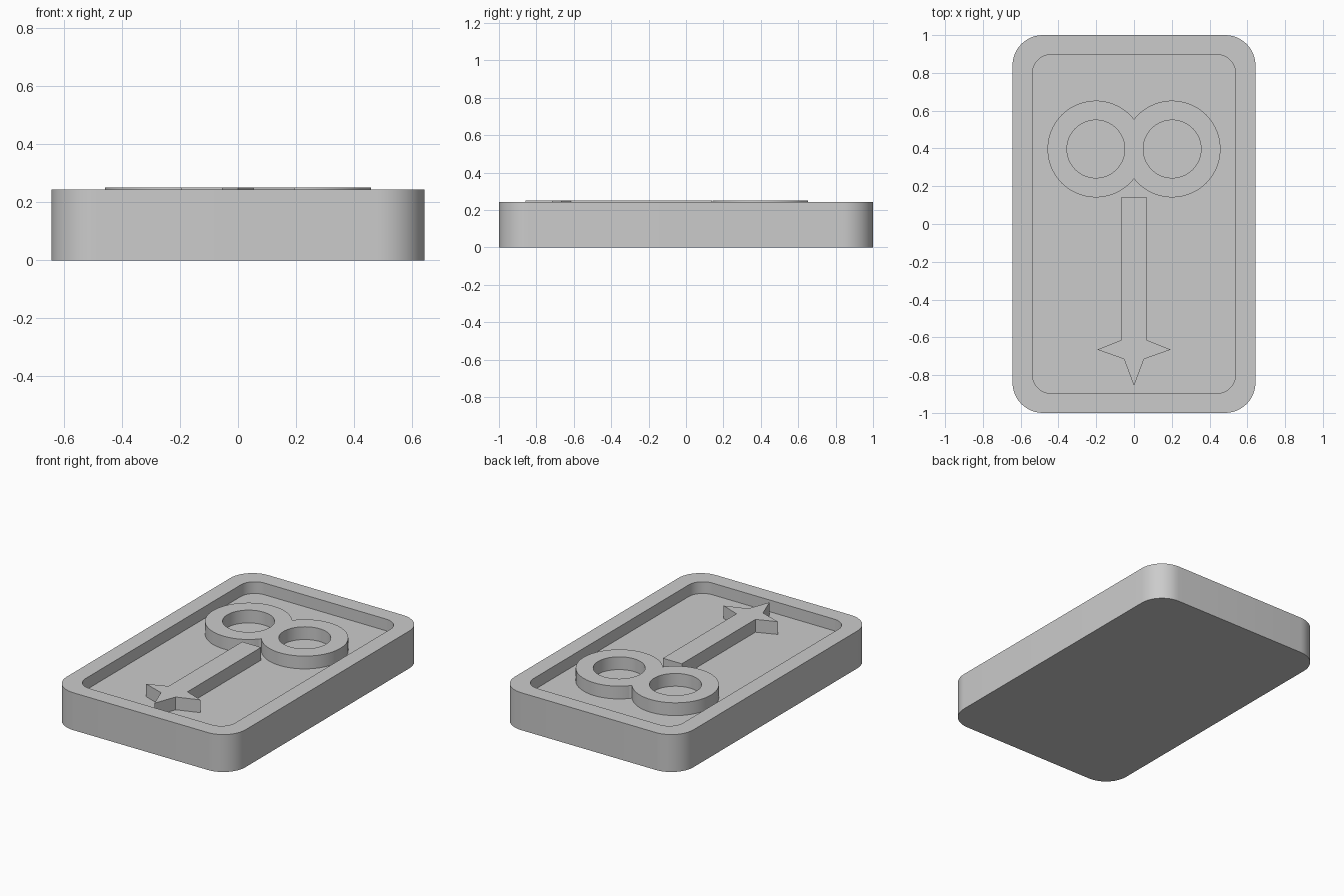
import bpy, bmesh
from math import sin, cos, pi, acos, radians

if "Cube" in bpy.data.objects:
    bpy.data.objects.remove(bpy.data.objects["Cube"], do_unlink=True)

grey = bpy.data.materials.new("light grey")
grey.use_nodes = True
colour = (0.6, 0.6, 0.6, 1)
grey.diffuse_color = colour
grey.node_tree.nodes["Principled BSDF"].inputs["Base Color"].default_value = colour

FLOOR, RIM, RAISED = 0.167, 0.243, 0.25


def rounded_rect(hx, hy, r, steps=12):
    """Counter-clockwise outline of a rectangle with round corners."""
    points = []
    for k, (sx, sy) in enumerate([(1, 1), (-1, 1), (-1, -1), (1, -1)]):
        for i in range(steps + 1):
            a = (k + i / steps) * pi / 2
            points.append((sx * (hx - r) + r * cos(a), sy * (hy - r) + r * sin(a)))
    return points


def add_loop(bm, points, z):
    return [bm.verts.new((x, y, z)) for x, y in points]


def bridge(bm, a, b, skip=lambda v, w: False):
    """Quads between two loops of equal length."""
    for i in range(len(a)):
        j = (i + 1) % len(a)
        if not skip(a[i], a[j]):
            bm.faces.new((a[i], a[j], b[j], b[i]))


def finish(bm, name, mirror=False):
    mesh = bpy.data.meshes.new(name)
    bm.to_mesh(mesh)
    bm.free()
    mesh.materials.append(grey)
    obj = bpy.data.objects.new(name, mesh)
    bpy.context.collection.objects.link(obj)
    if mirror:
        obj.modifiers.new("Mirror", "MIRROR").use_clip = True
    bpy.ops.object.select_all(action="DESELECT")
    obj.select_set(True)
    bpy.context.view_layer.objects.active = obj
    bpy.ops.object.shade_smooth_by_angle(angle=radians(30))
    return obj


# Tray: outer wall, flat rim, inner wall and sunken floor
bm = bmesh.new()
outer = rounded_rect(0.643, 1.0, 0.16)
inner = rounded_rect(0.538, 0.897, 0.1)
loops = [add_loop(bm, outer, 0), add_loop(bm, outer, RIM),
         add_loop(bm, inner, RIM), add_loop(bm, inner, FLOOR)]
for low, high in zip(loops, loops[1:]):
    bridge(bm, low, high)
bm.faces.new(loops[0][::-1])
bm.faces.new(loops[-1])
finish(bm, "tray")

# Twin rings: one ring cut off at the centre line, then mirrored
cx, cy, r_out, r_in = 0.202, 0.397, 0.256, 0.153
cusp = acos(-cx / r_out)
angles = [-cusp + 2 * cusp * i / 64 for i in range(64)]
angles += [cusp + 2 * (pi - cusp) * i / 16 for i in range(16)]
outline, hole = [], []
for a in angles:
    r = min(r_out, cx / max(-cos(a), 0.01))
    outline.append((max(0, cx + r * cos(a)), cy + r * sin(a)))
    hole.append((cx + r_in * cos(a), cy + r_in * sin(a)))
bm = bmesh.new()
loops = [add_loop(bm, outline, FLOOR), add_loop(bm, outline, RAISED),
         add_loop(bm, hole, RAISED), add_loop(bm, hole, FLOOR)]
bridge(bm, loops[0], loops[1], lambda v, w: max(v.co.x, w.co.x) < 0.0001)
bridge(bm, loops[1], loops[2])
bridge(bm, loops[2], loops[3])
finish(bm, "twin_rings", mirror=True)

# Shaft with a pointed star tip
side = [(0.053, -0.715), (0.195, -0.665), (0.068, -0.615), (0.068, 0.14)]
outline = [(0, -0.857)] + side + [(-x, y) for x, y in reversed(side)]
bm = bmesh.new()
low, high = add_loop(bm, outline, FLOOR), add_loop(bm, outline, RAISED)
bridge(bm, low, high)
bm.faces.new(high)
finish(bm, "star_tipped_shaft")
